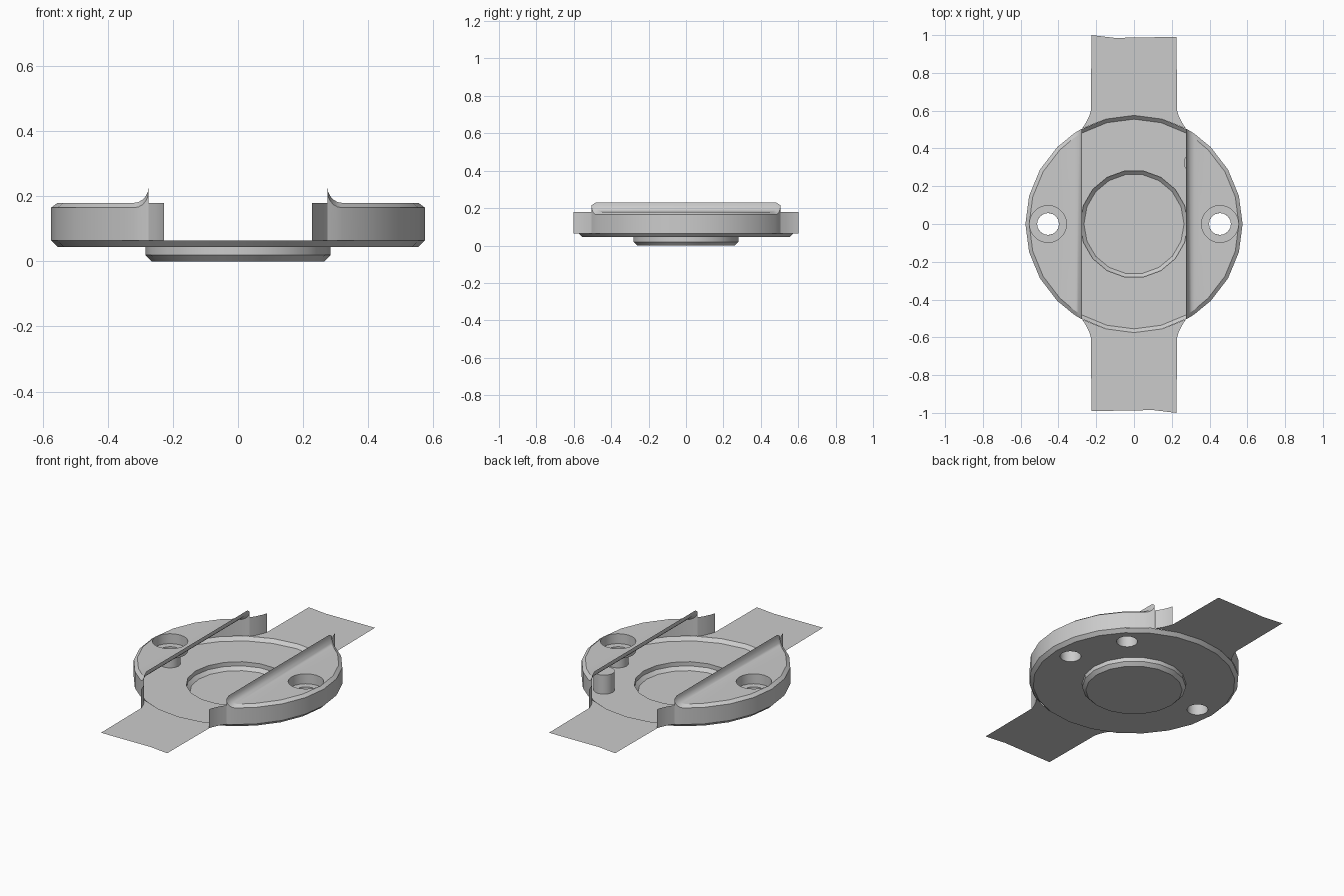
import bpy, bmesh
from math import sin, cos, pi, sqrt, radians

if "Cube" in bpy.data.objects:
    bpy.data.objects.remove(bpy.data.objects["Cube"])

GREY = (0.6, 0.6, 0.6, 1)
mat = bpy.data.materials.new("light_grey")
mat.use_nodes = True
mat.diffuse_color = GREY
mat.node_tree.nodes["Principled BSDF"].inputs["Base Color"].default_value = GREY

R, R_IN = 0.575, 0.555            # outer radius, radius inside the chamfers
FLOOR, SEAM, TOP, RIDGE = 0.045, 0.065, 0.18, 0.23
CHAMFER = 0.015
SCREW_X, BORE, HOLE, LEDGE = 0.455, 0.098, 0.058, 0.12
PIN = (0.322, 0.324)
CHANNEL, FILLET = 0.275, 0.32     # ridge position and start of its sweep


def circle(r, z, n, cx=0, cy=0):
    return [(cx + r * cos(2 * pi * i / n), cy + r * sin(2 * pi * i / n), z) for i in range(n)]


def loft(bm, rows, closed=True):
    """Join successive rows of points with quads."""
    grid = [[bm.verts.new(p) for p in row] for row in rows]
    n = len(rows[0])
    for a, b in zip(grid, grid[1:]):
        for i in range(n if closed else n - 1):
            j = (i + 1) % n
            bm.faces.new((a[i], a[j], b[j], b[i]))


def fill(bm, *loops):
    """Fill a flat outline, leaving any further loops as holes."""
    edges = []
    for loop in loops:
        vs = [bm.verts.new(p) for p in loop]
        edges += [bm.edges.new((vs[i - 1], vs[i])) for i in range(len(vs))]
    bmesh.ops.triangle_fill(bm, edges=edges, use_beauty=True, normal=(0, 0, 1))


def finish(bm, name, mirror=False):
    bmesh.ops.remove_doubles(bm, verts=bm.verts, dist=0.0005)
    bmesh.ops.recalc_face_normals(bm, faces=bm.faces)
    mesh = bpy.data.meshes.new(name)
    bm.to_mesh(mesh)
    bm.free()
    mesh.materials.append(mat)
    ob = bpy.data.objects.new(name, mesh)
    bpy.context.collection.objects.link(ob)
    if mirror:
        ob.modifiers.new("mirror", 'MIRROR').use_axis[0] = True
    bpy.ops.object.select_all(action='DESELECT')
    ob.select_set(True)
    bpy.context.view_layer.objects.active = ob
    bpy.ops.object.shade_smooth_by_angle(angle=radians(28))
    return ob


# Round thin floor with chamfered rim, sunken hub and three openings
bm = bmesh.new()
hub = circle(0.285, FLOOR, 18)
fill(bm, circle(R_IN, FLOOR, 24), hub,
     circle(HOLE, FLOOR, 16, SCREW_X), circle(HOLE, FLOOR, 16, -SCREW_X),
     circle(HOLE, FLOOR, 16, *PIN))
loft(bm, [circle(R_IN, FLOOR, 24), circle(R, SEAM, 24)])
loft(bm, [hub, circle(0.285, 0.02, 18), circle(0.265, 0, 18)])
fill(bm, circle(0.265, 0, 18))
finish(bm, "base_pan")

# Raised side cover: flat top, swept ridge along the channel, chamfer, outer wall
sweep = []
for i in range(6):
    a = pi / 2 * i / 5
    sweep.append((FILLET - (FILLET - CHANNEL) * sin(a), TOP + (RIDGE - TOP) * (1 - cos(a))))
half = []                         # (top edge point, rim point) from the tip to the ridge
for deg in (0, 15, 30, 45):
    c, s = cos(radians(deg)), sin(radians(deg))
    half.append(((R_IN * c, R_IN * s, TOP), (R * c, R * s, TOP - CHAMFER)))
flat_count = len(half) + 1
for x, z in sweep:
    half.append(((x, sqrt(R_IN**2 - x * x), z), (x, sqrt(R**2 - x * x), z - CHAMFER)))


def flip(p):
    return (p[0], -p[1], p[2])


outline = [(flip(t), flip(r)) for t, r in half[:0:-1]] + half
tops = [t for t, r in outline]
rims = [r for t, r in outline]
bm = bmesh.new()
loft(bm, [tops, rims, [(x, y, SEAM) for x, y, z in rims]], closed=False)
flat = [t for t, r in half[:flat_count]]
fill(bm, [flip(t) for t in flat[:0:-1]] + flat, circle(BORE, TOP, 20, SCREW_X))
loft(bm, [[flip(t), t] for t, r in half[flat_count - 1:]], closed=False)
finish(bm, "side_cover", mirror=True)

# Counterbored screw sockets
bm = bmesh.new()
loft(bm, [circle(BORE, TOP, 20, SCREW_X), circle(BORE, LEDGE, 20, SCREW_X),
          circle(HOLE, LEDGE, 20, SCREW_X), circle(HOLE, FLOOR, 20, SCREW_X)])
finish(bm, "screw_socket", mirror=True)

# Closed hollow pin under one cover
bm = bmesh.new()
loft(bm, [circle(HOLE, FLOOR, 16, *PIN), circle(HOLE, 0.16, 16, *PIN)])
fill(bm, circle(HOLE, 0.16, 16, *PIN))
finish(bm, "locating_pin")

# Flared walls leading from the covers to the strap ends
flare = [(CHANNEL, 0.505), (0.252, 0.54), (0.236, 0.575), (0.228, 0.602)]
for side, label in ((1, "back"), (-1, "front")):
    bm = bmesh.new()
    loft(bm, [[(x, side * y, z) for x, y in flare] for z in (SEAM, TOP)], closed=False)
    finish(bm, label + "_flare_wall", mirror=True)

    # Thin strap with a slightly wavy end
    arc = [(R * cos(radians(d)), R * sin(radians(d))) for d in (75, 90, 105)]
    end = [(0.225, 0.99), (0.05, 0.988), (-0.1, 0.985), (-0.225, 1.0)]
    path = flare + end + [(-x, y) for x, y in flare[::-1]] + arc[::-1]
    bm = bmesh.new()
    fill(bm, [(side * x, side * y, SEAM) for x, y in path])
    finish(bm, label + "_strap")
